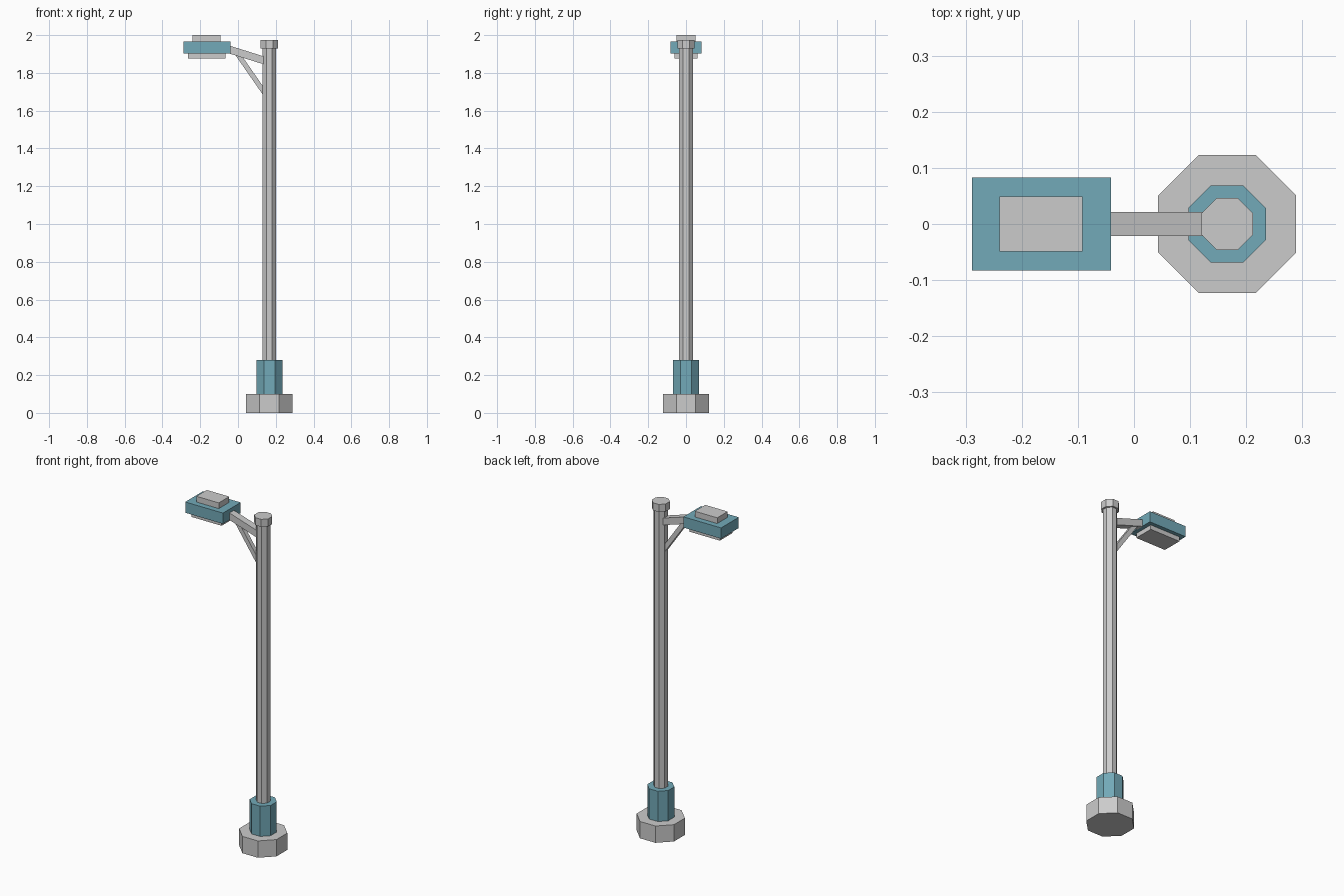
import bpy
import math
from mathutils import Vector

if "Cube" in bpy.data.objects:
    bpy.data.objects.remove(bpy.data.objects["Cube"])

POLE_X = 0.166

teal = bpy.data.materials.new("teal_paint")
teal.diffuse_color = (0.17, 0.40, 0.48, 1)
teal.use_nodes = True
teal.node_tree.nodes["Principled BSDF"].inputs["Base Color"].default_value = teal.diffuse_color


def octagon(name, apothem, z0, z1, mat=None):
    """Eight-sided prism around the pole axis, flats facing the axes."""
    bpy.ops.mesh.primitive_cylinder_add(
        vertices=8, radius=apothem / math.cos(math.pi / 8), depth=z1 - z0,
        location=(POLE_X, 0, (z0 + z1) / 2), rotation=(0, 0, math.pi / 8))
    return finish(name, mat)


def box(name, x0, x1, half_y, z0, z1, mat=None):
    bpy.ops.mesh.primitive_cube_add(
        size=1, location=((x0 + x1) / 2, 0, (z0 + z1) / 2))
    bpy.context.object.scale = (x1 - x0, half_y * 2, z1 - z0)
    return finish(name, mat)


def beam(name, start, end, width, height):
    """Square bar between two (x, z) points."""
    a, b = Vector((start[0], 0, start[1])), Vector((end[0], 0, end[1]))
    d = b - a
    bpy.ops.mesh.primitive_cube_add(
        size=1, location=(a + b) / 2, rotation=(0, math.atan2(-d.z, d.x), 0))
    bpy.context.object.scale = (d.length, width, height)
    return finish(name)


def finish(name, mat=None):
    ob = bpy.context.object
    ob.name = name
    if mat:
        ob.data.materials.append(mat)
    return ob


# Post
octagon("base_foot", 0.123, 0, 0.10)
octagon("base_collar", 0.069, 0.10, 0.28, teal)
octagon("pole", 0.036, 0.28, 1.93)
octagon("pole_cap", 0.046, 1.93, 1.975)

# Arm and diagonal brace
beam("arm", (-0.06, 1.928), (0.15, 1.862), 0.042, 0.04)
beam("brace", (-0.005, 1.904), (0.145, 1.688), 0.026, 0.026)

# Lamp head
box("lamp_housing", -0.289, -0.041, 0.083, 1.902, 1.966, teal)
box("lamp_top_box", -0.24, -0.092, 0.049, 1.966, 2.0)
box("lamp_lens", -0.265, -0.066, 0.06, 1.875, 1.902)
